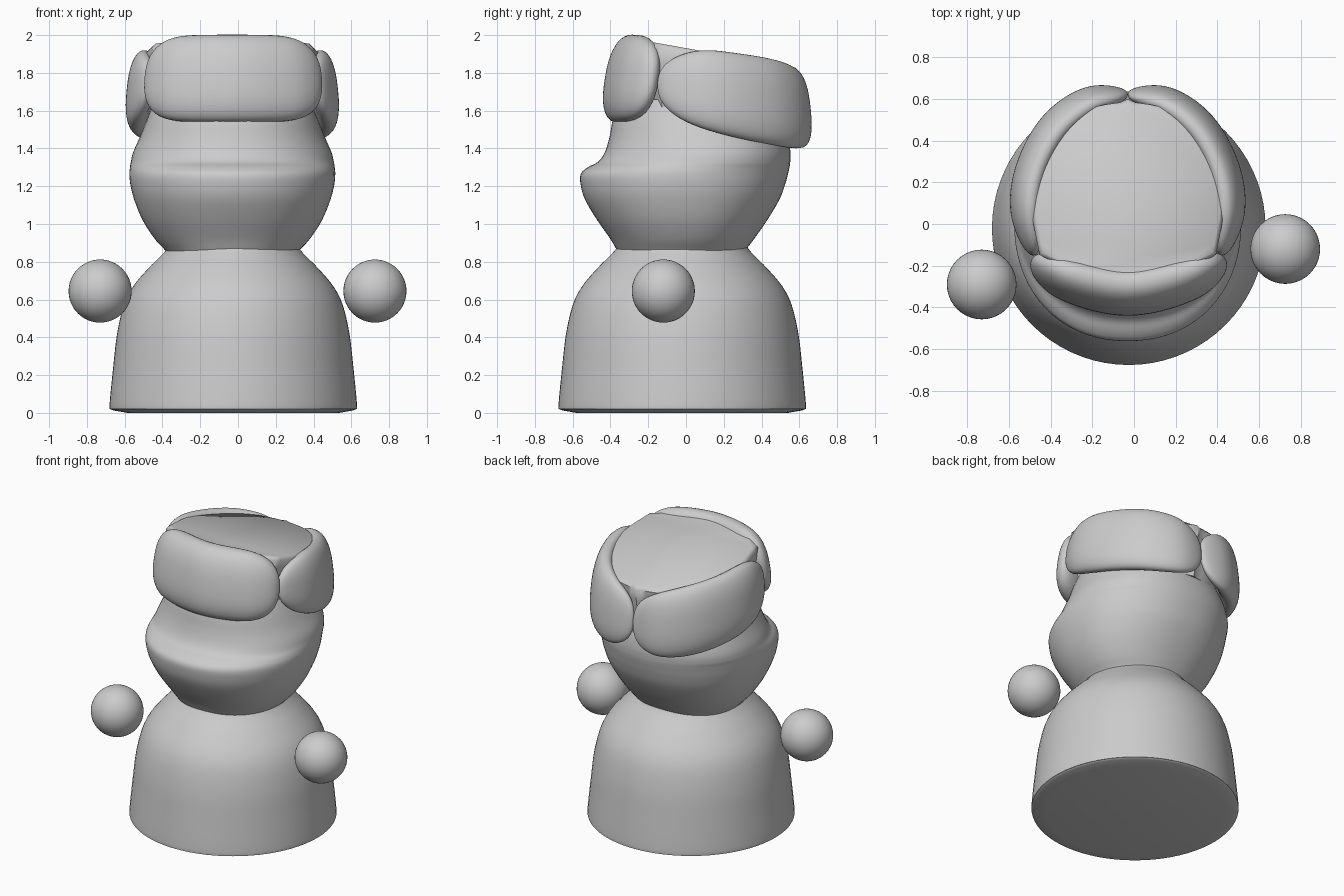
import bpy, bmesh, math
from mathutils import Vector

if "Cube" in bpy.data.objects:
    bpy.data.objects.remove(bpy.data.objects["Cube"], do_unlink=True)

CX = -0.03  # shared centre line of body, head and hat
GREY = (0.6, 0.6, 0.6, 1)
mat = bpy.data.materials.new("plain grey")
mat.use_nodes = True
mat.diffuse_color = GREY
mat.node_tree.nodes["Principled BSDF"].inputs["Base Color"].default_value = GREY


def finish(bm, name, angle=50):
    bmesh.ops.recalc_face_normals(bm, faces=bm.faces)
    mesh = bpy.data.meshes.new(name)
    bm.to_mesh(mesh)
    bm.free()
    mesh.materials.append(mat)
    ob = bpy.data.objects.new(name, mesh)
    bpy.context.collection.objects.link(ob)
    bpy.ops.object.select_all(action='DESELECT')
    ob.select_set(True)
    bpy.context.view_layer.objects.active = ob
    bpy.ops.object.shade_smooth_by_angle(angle=math.radians(angle))
    return ob


def loft(name, rings, angle=50):
    """Skin a list of closed rings and cap both ends."""
    bm = bmesh.new()
    loops = [[bm.verts.new(p) for p in ring] for ring in rings]
    n = len(loops[0])
    for a, b in zip(loops, loops[1:]):
        for i in range(n):
            bm.faces.new((a[i], a[(i + 1) % n], b[(i + 1) % n], b[i]))
    bm.faces.new(loops[0][::-1])
    bm.faces.new(loops[-1])
    return finish(bm, name, angle)


def spline(points, steps):
    """Smooth curve through tuples of any length."""
    pts = [Vector(p) for p in points]
    pts = [2 * pts[0] - pts[1]] + pts + [2 * pts[-1] - pts[-2]]
    out = []
    for a, b, c, d in zip(pts, pts[1:], pts[2:], pts[3:]):
        for k in range(steps):
            t = k / steps
            out.append(0.5 * (2 * b + (c - a) * t + (2 * a - 5 * b + 4 * c - d) * t**2
                              + (3 * b - a - 3 * c + d) * t**3))
    return out + [pts[-2]]


def power(v, e):
    return math.copysign(abs(v) ** e, v)


def oval(z, half_x, front, back, n=72):
    """Slightly squared oval ring reaching from y=front to y=back."""
    mid = 0.5 * (front + back) + 0.02
    ring = []
    for i in range(n):
        a = math.tau * i / n
        c, s = power(math.cos(a), 0.93), power(math.sin(a), 0.93)
        ring.append((CX + half_x * c, mid + s * ((back - mid) if s > 0 else (mid - front)), z))
    return ring


# Body: bell shape with a small rounded foot
bell = [(0.63, 0.012), (0.65, 0.02), (0.655, 0.045), (0.635, 0.25), (0.615, 0.42),
        (0.58, 0.57), (0.53, 0.67), (0.45, 0.765), (0.385, 0.83), (0.35, 0.87), (0.33, 0.92)]
body_rings = [[(CX + 0.005 + r * math.cos(math.tau * i / 72), -0.02 + r * math.sin(math.tau * i / 72), z)
               for i in range(72)] for r, z in [(0.56, 0.0)] + [tuple(p) for p in spline(bell, 4)]]
loft("body", body_rings)

# Head: z, half width, front, back; the front has a ledge above the muzzle
head = [(0.82, 0.33, -0.34, 0.29), (0.86, 0.355, -0.365, 0.315), (0.92, 0.41, -0.4, 0.36),
        (1.02, 0.475, -0.47, 0.43), (1.13, 0.52, -0.535, 0.495), (1.21, 0.54, -0.558, 0.525),
        (1.265, 0.545, -0.557, 0.54), (1.3, 0.542, -0.52, 0.548), (1.33, 0.537, -0.465, 0.552),
        (1.38, 0.525, -0.43, 0.553), (1.46, 0.49, -0.405, 0.54), (1.56, 0.45, -0.385, 0.5),
        (1.66, 0.41, -0.34, 0.46)]
loft("head", [oval(*p) for p in spline(head, 4)], 80)


def flap(name, path, lean=0.0, mirror=False):
    """Pillow swept along a path of (x, y, z, half height, half thickness)."""
    curve = spline(path, 12)
    last = len(curve) - 1
    rings = []
    for k in range(61):
        u = -math.cos(math.pi * k / 60) * 0.9995
        f = (u + 1) / 2 * last
        i = min(int(f), last - 1)
        p = curve[i].lerp(curve[i + 1], f - i)
        d = curve[i + 1] - curve[i]
        normal = Vector((d[1], -d[0], 0)).normalized()
        tall = p[3] * (1 - abs(u) ** 4.5) ** 0.42
        thick = p[4] * (1 - abs(u) ** 4) ** 0.5
        ring = []
        for j in range(40):
            a = math.tau * j / 40
            h = tall * power(math.sin(a), 0.8)
            off = thick * power(math.cos(a), 0.9) - lean * h
            q = Vector((p[0], p[1], p[2] + h)) + normal * off
            ring.append((2 * CX - q.x if mirror else q.x, q.y, q.z))
        rings.append(ring)
    return loft(name, rings, 80)


# Hat flaps: one over the brow, two wrapping the sides and meeting at the back
flap("front_flap", [(-0.49, -0.17, 1.77, 0.22, 0.09), (-0.3, -0.27, 1.77, 0.23, 0.1),
                    (CX, -0.325, 1.77, 0.232, 0.105), (0.24, -0.27, 1.77, 0.23, 0.1),
                    (0.44, -0.17, 1.77, 0.22, 0.09)], lean=0.16)
side = [(0.42, -0.15, 1.74, 0.18, 0.07), (0.458, 0.07, 1.715, 0.212, 0.075),
        (0.425, 0.27, 1.68, 0.225, 0.075), (0.32, 0.46, 1.645, 0.23, 0.075),
        (0.16, 0.585, 1.615, 0.222, 0.07), (-0.03, 0.625, 1.6, 0.21, 0.06)]
flap("left_flap", side, lean=0.1)
flap("right_flap", side, lean=0.1, mirror=True)

# Crown: sloping flat top filling the space inside the flaps
edge = [(p[0] - CX, p[1]) for p in spline(side, 5)]
half = [(x * 0.95, y * 0.95 if y > 0 else y) for x, y in edge[:-1]]
outline = ([(0, -0.29), (0.24, -0.25)] + half + [(0, 0.605)]
           + [(-x, y) for x, y in half[::-1]] + [(-0.24, -0.25)])


def crown_ring(scale, drop):
    return [(CX + x * scale, 0.1 + (y - 0.1) * scale, 1.93 - 0.17 * y - drop) for x, y in outline]


loft("hat_crown", [crown_ring(0.9, 0.36), crown_ring(0.97, 0.1), crown_ring(0.99, 0.02),
                   crown_ring(0.95, 0.0)])

# Hands: floating balls, one slightly ahead of the other
for name, centre in (("left_hand", (0.725, -0.12, 0.645)), ("right_hand", (-0.73, -0.29, 0.645))):
    bm = bmesh.new()
    bmesh.ops.create_uvsphere(bm, u_segments=40, v_segments=24, radius=0.167)
    bmesh.ops.translate(bm, vec=centre, verts=bm.verts)
    finish(bm, name)
